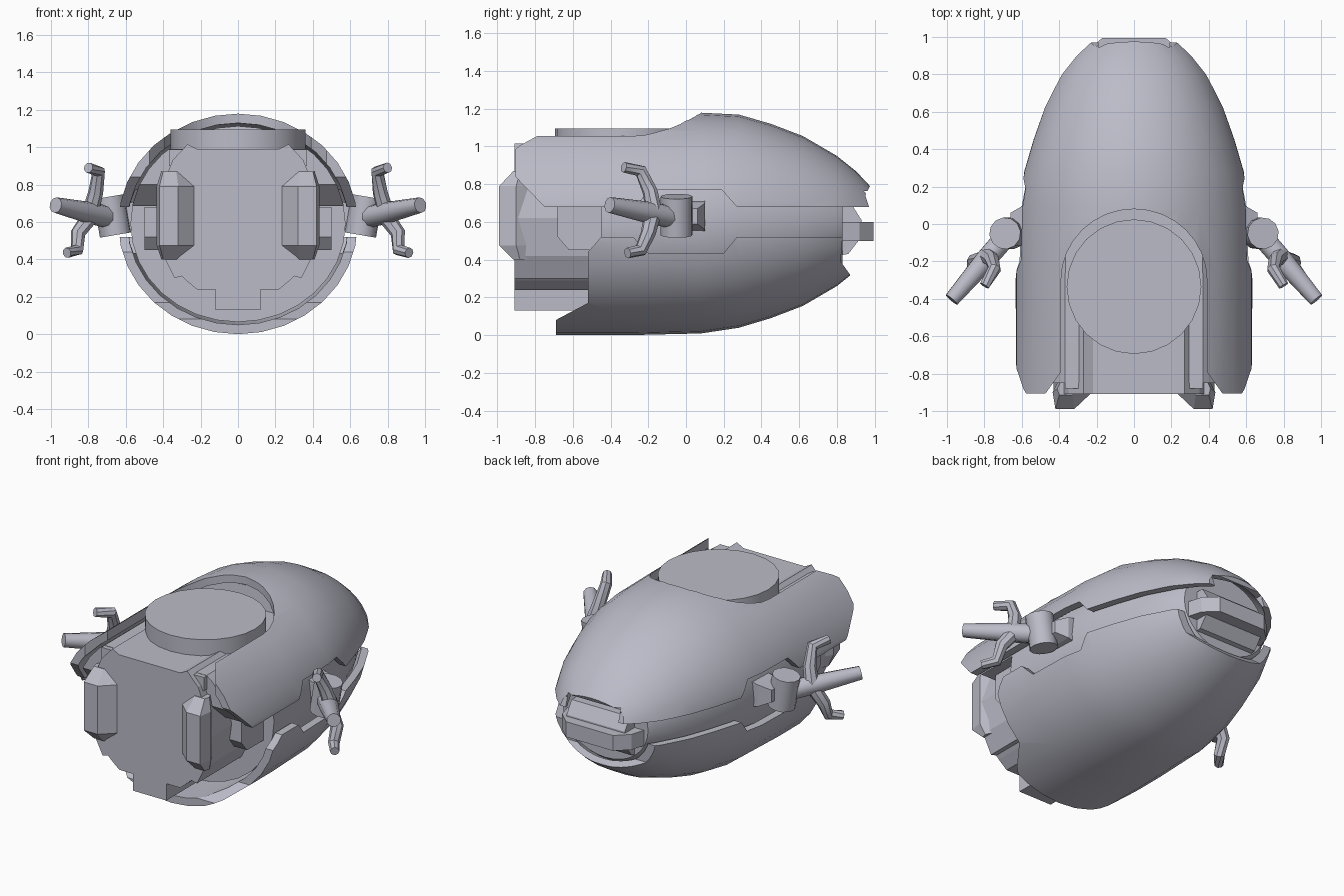
import bpy, bmesh, math
from mathutils import Vector

if "Cube" in bpy.data.objects:
    bpy.data.objects.remove(bpy.data.objects["Cube"], do_unlink=True)

grey = bpy.data.materials.new("pale_grey")
grey.use_nodes = True
grey.diffuse_color = (0.5, 0.5, 0.58, 1)
grey.node_tree.nodes["Principled BSDF"].inputs["Base Color"].default_value = (0.5, 0.5, 0.58, 1)


def finish(name, bm):
    bmesh.ops.recalc_face_normals(bm, faces=bm.faces)
    mesh = bpy.data.meshes.new(name)
    bm.to_mesh(mesh)
    bm.free()
    mesh.materials.append(grey)
    obj = bpy.data.objects.new(name, mesh)
    bpy.context.collection.objects.link(obj)
    return obj


def loft(name, sections, ring=False):
    """Skin matching cross-sections; cap the ends or join them in a ring."""
    bm = bmesh.new()
    loops = [[bm.verts.new(p) for p in s] for s in sections]
    n = len(loops[0])
    pairs = list(zip(loops, loops[1:]))
    if ring:
        pairs.append((loops[-1], loops[0]))
    else:
        bm.faces.new(loops[0])
        bm.faces.new(loops[-1])
    for a, b in pairs:
        for i in range(n):
            j = (i + 1) % n
            bm.faces.new((a[i], a[j], b[j], b[i]))
    return finish(name, bm)


def prism(name, pts, axis, lo, hi):
    """Extrude a flat outline along one axis."""
    place = {"x": lambda u, v, w: (w, u, v),
             "y": lambda u, v, w: (u, w, v),
             "z": lambda u, v, w: (u, v, w)}[axis]
    return loft(name, [[place(u, v, w) for u, v in pts] for w in (lo, hi)])


def box(name, x, y, z):
    return prism(name, [(x[0], y[0]), (x[1], y[0]), (x[1], y[1]), (x[0], y[1])], "z", *z)


def cut(obj, tool, op):
    """Apply a boolean and throw the cutter away."""
    mod = obj.modifiers.new("cut", "BOOLEAN")
    mod.operation, mod.object, mod.solver = op, tool, "EXACT"
    deps = bpy.context.evaluated_depsgraph_get()
    mesh = bpy.data.meshes.new_from_object(obj.evaluated_get(deps))
    obj.modifiers.clear()
    obj.data = mesh
    bpy.data.objects.remove(tool, do_unlink=True)


def smooth(obj, angle=28):
    bpy.ops.object.select_all(action="DESELECT")
    obj.select_set(True)
    bpy.context.view_layer.objects.active = obj
    bpy.ops.object.shade_smooth_by_angle(angle=math.radians(angle))


def mirrored(pts):
    return pts + [(-x, z) for x, z in reversed(pts)]


# Egg-shaped hull: (y, half width, half height)
EGG = [(-0.91, .64, .59), (-.3, .64, .59), (.08, .63, .585), (.28, .595, .565), (.45, .545, .515),
       (.62, .485, .45), (.8, .395, .345), (.9, .32, .265), (.98, .24, .18)]


def egg_ring(y, rx, rz, inset):
    cz = .59 + .015 * min(1, max(0, y / .3))
    return [(math.sin(a) * (rx - inset), y, cz + math.cos(a) * (rz - inset))
            for a in (i * math.tau / 32 for i in range(32))]


def shell(name):
    outer = [egg_ring(*r, 0) for r in EGG]
    inner = [egg_ring(*r, .05) for r in EGG]
    return loft(name, outer + inner[::-1], ring=True)


# Upper shell with stepped lower edge and U-shaped top opening
upper = shell("upper_shell")
cut(upper, prism("cutter", [(-.905, 1.3), (-.905, .84), (-.75, .68), (-.27, .68), (-.19, .77),
                            (.19, .77), (.27, .68), (.97, .68), (.95, .74), (.975, .79),
                            (.975, 1.3)], "x", -.8, .8), "INTERSECT")
arch = [(.39 * math.cos(a), -.3 + .38 * math.sin(a)) for a in (i * math.pi / 16 for i in range(17))]
cut(upper, prism("cutter", [(.39, -.79), *arch, (-.39, -.79), (-.49, -.93), (.49, -.93)],
                 "z", .85, 1.4), "DIFFERENCE")
cut(upper, box("cutter", (-.19, .19), (.85, 1.1), (.5, .765)), "DIFFERENCE")
smooth(upper)

# Lower shell with matching stepped upper edge
lower = shell("lower_shell")
cut(lower, prism("cutter", [(-.69, -.1), (-.69, .08), (-.52, .17), (-.52, .44), (-.45, .52),
                            (-.28, .52), (-.2, .435), (.2, .435), (.27, .52), (.83, .52),
                            (.82, .39), (.87, .32), (.87, -.1)], "x", -.8, .8), "INTERSECT")
smooth(lower)

# Inner core filling the seam between the shells, flat under the opening
core = loft("inner_core", [egg_ring(*r, .065) for r in EGG])
cut(core, prism("cutter", [(-.85, .99), (-.85, .8), (-.73, .685), (-.45, .685), (-.45, 0),
                           (.83, 0), (.83, 1.2), (.12, 1.2), (.09, .99)], "x", -.8, .8), "INTERSECT")
smooth(core)

# Front body with faceted outline and keel
prism("front_body", mirrored([(.22, .99), (.27, 1.015), (.35, .93), (.4, .8), (.43, .62), (.4, .42),
                              (.34, .3), (.3, .31), (.28, .29), (.22, .24), (.12, .24), (.12, .13)]),
      "y", -.91, -.4)
box("deck", (-.37, .37), (-.88, .06), (.9, .988))
prism("side_blocks", [(-.68, .68), (-.68, .52), (-.62, .45), (-.44, .45), (-.44, .68)], "x", -.5, .5)

# Round hatch in the opening
hatch = prism("top_hatch", [(.36 * math.cos(a), -.335 + .36 * math.sin(a))
                            for a in (i * math.tau / 24 for i in range(24))], "z", .96, 1.095)
smooth(hatch)

# Rear engine block and bar
prism("rear_block", [(.8, .42), (.86, .43), (.93, .52), (.93, .61), (.88, .69), (.8, .69)], "x", -.21, .21)
prism("rear_bar", [(-.28, .82), (-.25, .92), (-.17, .995), (.17, .995), (.25, .92), (.28, .82)],
      "z", .5, .6)


def tube(name, pts, radii, sides=10):
    """Round bar following a path, with mitred joints."""
    pts = [Vector(p) for p in pts]
    sections = []
    for i, p in enumerate(pts):
        d = (pts[min(i + 1, len(pts) - 1)] - pts[max(i - 1, 0)]).normalized()
        u = d.cross(Vector((.8, .6, 0))).normalized()
        v = d.cross(u)
        sections.append([p + radii[i] * (u * math.cos(a) + v * math.sin(a))
                         for a in (k * math.tau / sides for k in range(sides))])
    obj = loft(name, sections)
    smooth(obj, 40)
    return obj


for side, s in (("left", 1), ("right", -1)):
    def at(*pts):
        return [(s * x, y, z) for x, y, z in pts]

    # Faceted front pod
    plan = [(.235, -.83), (.235, -.91), (.32, -.99), (.42, -.99), (.435, -.9), (.37, -.77), (.3, -.77)]
    small = [(.3, -.83), (.3, -.88), (.33, -.915), (.4, -.915), (.41, -.88), (.37, -.8), (.32, -.8)]
    loft(side + "_front_pod", [at(*[(x, y, z) for x, y in outline]) for outline, z in
                               ((small, .4), (plan, .475), (plan, .79), (small, .87))])

    # Shoulder mount and swivel
    loft(side + "_arm_mount", [at((x, .02 - w, .63 - h), (x, .02 + w, .63 - h),
                                  (x, .02 + w, .63 + h), (x, .02 - w, .63 + h))
                               for x, w, h in ((.5, .08, .09), (.59, .08, .07), (.66, .04, .04))])
    tube(side + "_arm_swivel", at((.655, -.05, .53), (.69, -.05, .735)), (.085, .085), 12)

    # Barrel and its two hooked claws
    tube(side + "_barrel", at((.67, -.05, .62), (.8, -.2, .65), (.975, -.405, .69)), (.06, .058, .042))
    tube(side + "_upper_claw", at((.79, -.17, .65), (.76, -.19, .76), (.745, -.24, .87),
                                  (.8, -.33, .89)), (.045, .04, .035, .028), 8)
    tube(side + "_lower_claw", at((.79, -.18, .63), (.855, -.2, .54), (.86, -.24, .45),
                                  (.915, -.31, .435)), (.045, .04, .035, .028), 8)
